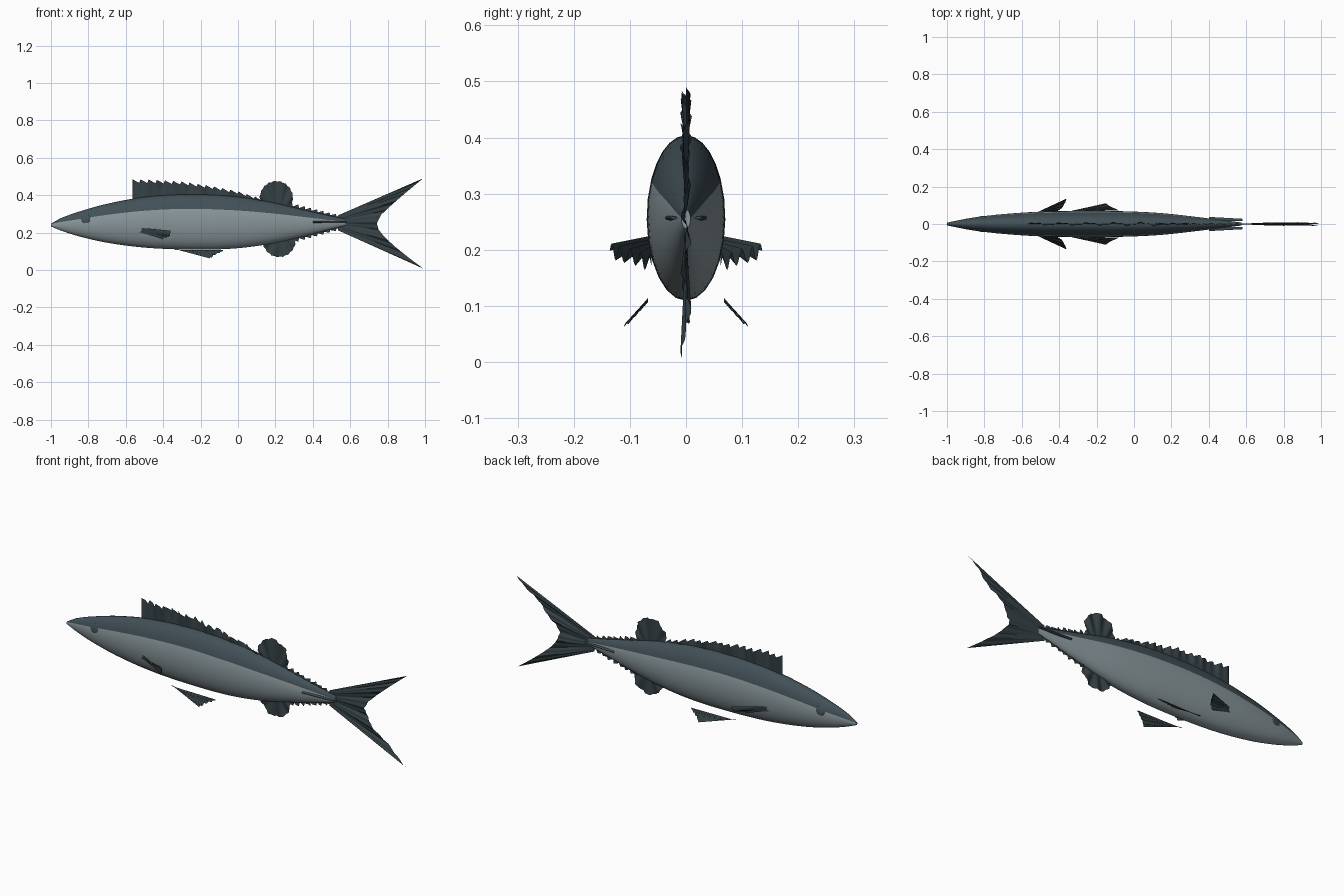
import bpy, bmesh, math
from mathutils import Vector

if "Cube" in bpy.data.objects:
    bpy.data.objects.remove(bpy.data.objects["Cube"])


def material(name, rgb):
    m = bpy.data.materials.new(name)
    m.use_nodes = True
    m.diffuse_color = (*rgb, 1)
    m.node_tree.nodes["Principled BSDF"].inputs["Base Color"].default_value = (*rgb, 1)
    return m


BACK = material("dark slate back", (0.054, 0.08, 0.095))
SIDE = material("pale grey side", (0.25, 0.305, 0.325))
FIN = material("dark fin", (0.036, 0.053, 0.06))

# Body stations: x, top z, bottom z, half width, colour line z
STATIONS = [
    (-1.0, .247, .233, .007, .245), (-.95, .276, .212, .018, .256),
    (-.85, .312, .180, .036, .272), (-.7, .354, .146, .053, .295),
    (-.5, .390, .120, .066, .317), (-.28, .404, .110, .070, .327),
    (-.05, .396, .113, .068, .321), (.15, .368, .136, .058, .306),
    (.35, .322, .180, .036, .284), (.48, .292, .214, .020, .268),
    (.575, .272, .238, .008, .257)]


def station(x):
    """Smoothly interpolated body section at x: top, bottom, half width, line."""
    i = max(k for k in range(len(STATIONS) - 1) if STATIONS[k][0] <= x or k == 0)
    a, b = STATIONS[i], STATIONS[i + 1]
    p, q = STATIONS[max(i - 1, 0)], STATIONS[min(i + 2, len(STATIONS) - 1)]
    d = b[0] - a[0]
    t = (x - a[0]) / d
    out = []
    for k in range(1, 5):
        ma = (b[k] - p[k]) / (b[0] - p[0]) * d
        mb = (q[k] - a[k]) / (q[0] - a[0]) * d
        out.append((2*t**3 - 3*t*t + 1) * a[k] + (t**3 - 2*t*t + t) * ma
                   + (3*t*t - 2*t**3) * b[k] + (t**3 - t*t) * mb)
    return out


def finish(name, bm, mats, angle=40):
    bmesh.ops.recalc_face_normals(bm, faces=bm.faces)
    me = bpy.data.meshes.new(name)
    bm.to_mesh(me)
    bm.free()
    for m in mats:
        me.materials.append(m)
    ob = bpy.data.objects.new(name, me)
    bpy.context.collection.objects.link(ob)
    bpy.ops.object.select_all(action="DESELECT")
    bpy.context.view_layer.objects.active = ob
    ob.select_set(True)
    bpy.ops.object.shade_smooth_by_angle(angle=math.radians(angle))
    return ob


def sheet(name, f, nu, nv):
    """Thin fin from a surface function of u, v in 0..1."""
    bm = bmesh.new()
    g = [[bm.verts.new(f(i / nu, j / nv)) for j in range(nv + 1)] for i in range(nu + 1)]
    for i in range(nu):
        for j in range(nv):
            bm.faces.new((g[i][j], g[i+1][j], g[i+1][j+1], g[i][j+1]))
    bmesh.ops.remove_doubles(bm, verts=bm.verts, dist=1e-5)
    return finish(name, bm, [FIN])


def lerp(points, t):
    """Point on a polyline at parameter t in 0..1."""
    s = t * (len(points) - 1)
    i = min(int(s), len(points) - 2)
    return Vector(points[i]).lerp(Vector(points[i + 1]), s - i)


# Body: each ring has a vertex on the colour line so the two-tone edge is clean
def build_body():
    bm = bmesh.new()
    UP, LOW, N = 10, 16, 64
    rings = []
    for i in range(N + 1):
        x = -1 + 1.575 * i / N
        top, bot, w, line = station(x)
        c, h = (top + bot) / 2, (top - bot) / 2
        a = math.asin(max(-.9, min(.9, (line - c) / h)))
        angles = [a + (math.pi - 2*a) * k / UP for k in range(UP)]
        angles += [math.pi - a + (math.pi + 2*a) * k / LOW for k in range(LOW)]
        rings.append([bm.verts.new((x, w * math.cos(t), c + h * math.sin(t))) for t in angles])
    n = UP + LOW
    for r, s in zip(rings, rings[1:]):
        for k in range(n):
            face = bm.faces.new((r[k], r[(k+1) % n], s[(k+1) % n], s[k]))
            face.material_index = 0 if k < UP else 1
    for cap in (rings[0], rings[-1]):
        bm.faces.new(cap).material_index = 1
    finish("body", bm, [BACK, SIDE], 60)


build_body()


# Spiny front dorsal fin, sawtooth along the top
def dorsal(u, v):
    x = -.565 + .70 * u
    base = station(x)[0] - .012
    tooth = .024 * (1 - (u * 16) % 1) * (1 - .4 * u)
    height = lerp([(.462, 0), (.460, 0), (.452, 0), (.432, 0), (.406, 0), (.365, 0)], u)[0]
    y = .007 * math.sin(u * 31) * v + .004 * math.sin(u * 90) * v
    return (x, y, base + (max(height, base + .005) + tooth - base) * v)


sheet("front_dorsal_fin", dorsal, 96, 4)


# Rounded rear dorsal and anal fins
def round_fin(sign):
    def f(u, v):
        a = math.pi * (1.12 - 1.24 * u)
        ripple = 1 + .025 * math.sin(u * 70)
        mid = .205 if sign > 0 else .22
        x0 = mid - .06 + .12 * u
        top, bot = station(x0)[:2]
        z0 = top - .015 if sign > 0 else bot + .015
        z1 = (.385 if sign > 0 else .160) + sign * .09 * math.sin(a) * ripple
        x1 = mid + .088 * math.cos(a) * ripple
        return (x0 + (x1 - x0) * v, .007 * math.sin(u * 28) * v, z0 + (z1 - z0) * v)
    return f


sheet("rear_dorsal_fin", round_fin(1), 40, 5)
sheet("anal_fin", round_fin(-1), 40, 5)


# Rows of small finlets toward the tail
def finlets(sign):
    def f(u, v):
        x = .26 + .30 * u
        top, bot = station(x)[:2]
        base = top - .008 if sign > 0 else bot + .008
        tooth = .012 + .022 * ((u * 9) % 1) * (1 - .4 * u)
        return (x, .004 * math.sin(u * 40) * v, base + sign * tooth * v)
    return f


sheet("upper_finlets", finlets(1), 72, 2)
sheet("lower_finlets", finlets(-1), 72, 2)

# Forked tail: root edge to curved trailing edge
TRAIL = [(.99, .49), (.925, .437), (.865, .386), (.81, .338), (.765, .295), (.742, .25),
         (.752, .215), (.785, .175), (.84, .124), (.91, .068), (.99, .008)]


def tail(u, v):
    e = lerp(TRAIL, u)
    x0, z0 = .535, .292 - .08 * u
    y = v * (.007 * math.sin(u * 24) + .003 * math.sin(u * 75))
    return (x0 + (e.x - x0) * v, y, z0 + (e.y - z0) * v)


sheet("tail_fin", tail, 60, 6)


# Paired fins, keels and eyes
def fan(sign, root, edge, pleat, teeth):
    """Pleated fan between a short root line and an outer edge."""
    def f(u, v):
        p = lerp(root, u).lerp(lerp(edge, u), v)
        p.z += pleat * v * math.sin(u * teeth * math.pi)
        p.y *= sign
        return p
    return f


for side, s in (("left", 1), ("right", -1)):
    sheet(side + "_pectoral_fin",
          fan(s, [(-.535, .055, .228), (-.525, .060, .200)],
              [(-.36, .136, .198), (-.368, .115, .192), (-.385, .085, .184), (-.42, .062, .172)],
              .014, 9), 36, 4)
    sheet(side + "_pelvic_fin",
          fan(s, [(-.345, .068, .114), (-.335, .068, .106)],
              [(-.15, .111, .062), (-.13, .095, .080), (-.10, .082, .094), (-.08, .072, .106)],
              .004, 8), 32, 4)
    # Lateral keel beside the tail root
    keel = bmesh.new()
    bmesh.ops.create_cone(keel, cap_ends=True, segments=8, radius1=1, radius2=.5, depth=1)
    for v in keel.verts:
        t = v.co.z + .5
        v.co = (.40 + .18 * t, s * (.026 + .012 * v.co.x - .004 * t), .257 + .005 * v.co.y)
    finish(side + "_keel", keel, [BACK])
    # Eye lying flush on the head
    eye = bmesh.new()
    bmesh.ops.create_uvsphere(eye, u_segments=20, v_segments=12, radius=1)
    top, bot, w, _ = station(-.815)
    for v in eye.verts:
        dx, dz = .024 * v.co.x, .024 * v.co.z
        tt, bb, ww, _ = station(-.815 + dx)
        k = (.274 + dz - (tt + bb) / 2) / ((tt - bb) / 2)
        surface = ww * math.sqrt(max(0, 1 - k * k))
        v.co = (-.815 + dx, s * (surface + .003 * v.co.y), .274 + dz)
    finish(side + "_eye", eye, [BACK])
